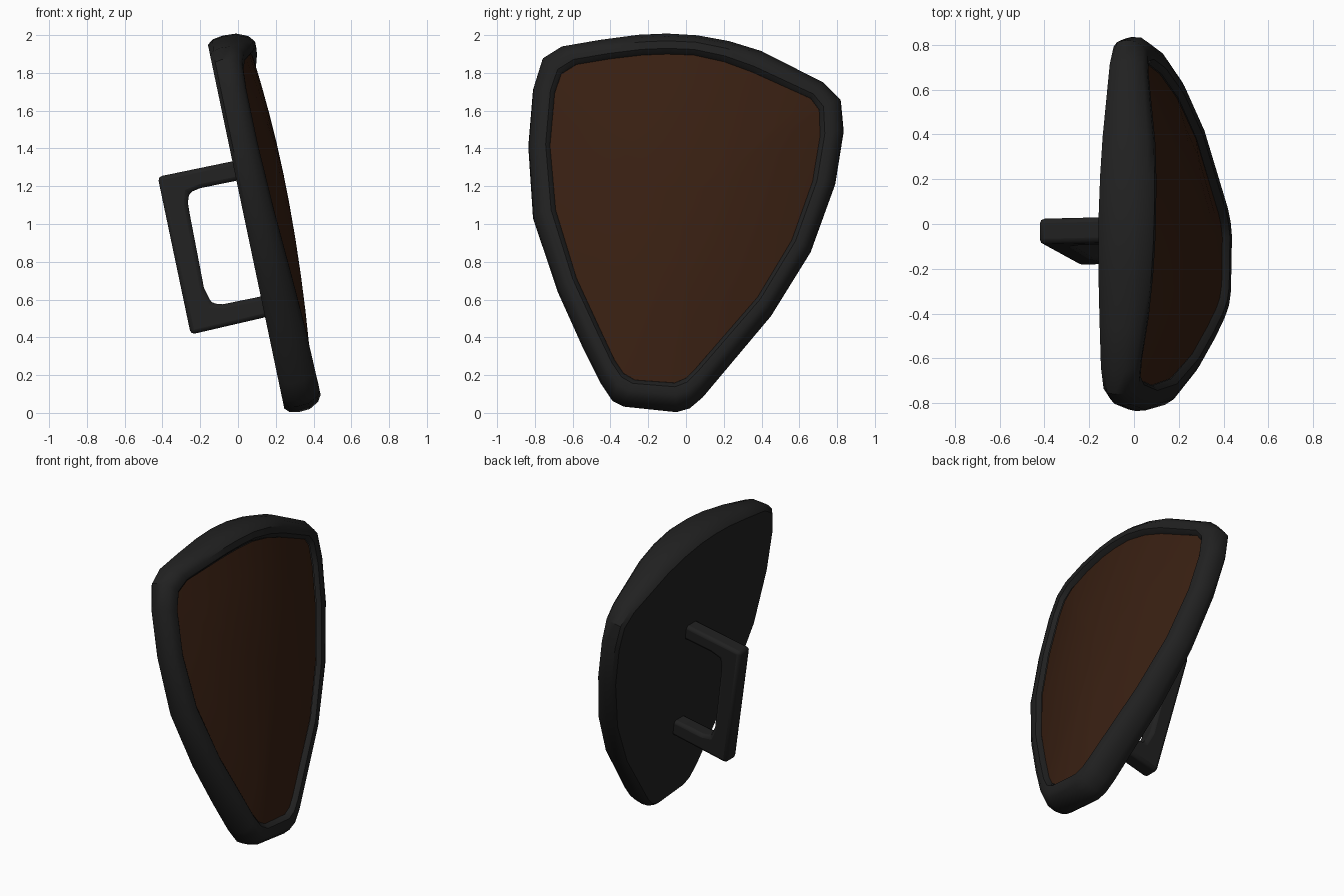
import bpy, bmesh, math
from mathutils import Vector

if "Cube" in bpy.data.objects:
    bpy.data.objects.remove(bpy.data.objects["Cube"])

TILT = math.atan(0.21)              # the shield leans back
CA, SA = math.cos(TILT), math.sin(TILT)

# outer edge (y, z) and matching panel edge (y, z), as seen from the face
OUTLINE = [
    (-.76, 1.88, -.66, 1.80), (-.66, 1.94, -.58, 1.85), (-.46, 1.97, -.40, 1.88),
    (-.25, 1.995, -.23, 1.90), (-.10, 2.0, -.10, 1.905), (.06, 1.99, .04, 1.90),
    (.23, 1.96, .20, 1.865), (.40, 1.91, .35, 1.81), (.73, 1.75, .66, 1.67),
    (.82, 1.66, .705, 1.61), (.835, 1.5, .71, 1.47), (.79, 1.22, .67, 1.23),
    (.66, .86, .56, .92), (.45, .52, .38, .62), (.09, .09, .05, .24),
    (.02, .03, 0, .19), (-.05, .01, -.06, .165), (-.33, .04, -.27, .18),
    (-.39, .07, -.33, .215), (-.45, .16, -.38, .29), (-.55, .36, -.46, .46),
    (-.68, .65, -.58, .72), (-.81, 1.04, -.69, 1.08), (-.835, 1.42, -.72, 1.42),
    (-.81, 1.72, -.695, 1.70)]


def axis_y(z):
    return -.18 + .115 * z          # the rolled centre line


def thickness(y, z):
    u = (y - axis_y(z)) / .82
    return .12 + (.08 + .025 * z) * (1 - min(u * u, 1))


def place(y, s, d):
    """y across, s up the plate, d out from the flat back."""
    return Vector((.25 + d * CA - s * SA, y, d * SA + s * CA))


def material(name, rgb):
    m = bpy.data.materials.new(name)
    m.diffuse_color = (*rgb, 1)
    m.use_nodes = True
    m.node_tree.nodes["Principled BSDF"].inputs["Base Color"].default_value = m.diffuse_color
    return m


def finish(name, bm, mat, angle):
    bmesh.ops.recalc_face_normals(bm, faces=bm.faces)
    me = bpy.data.meshes.new(name)
    bm.to_mesh(me)
    bm.free()
    ob = bpy.data.objects.new(name, me)
    bpy.context.collection.objects.link(ob)
    me.materials.append(mat)
    bpy.ops.object.select_all(action='DESELECT')
    ob.select_set(True)
    bpy.context.view_layer.objects.active = ob
    bpy.ops.object.shade_smooth_by_angle(angle=math.radians(angle))
    return ob


def bridge(bm, a, b):
    n = len(a)
    for i in range(n):
        j = (i + 1) % n
        bm.faces.new((a[i], a[j], b[j], b[i]))


black = material("black", (.015, .015, .015))
brown = material("brown", (.04, .014, .006))

# both outlines moved into plate coordinates
edges = []
for yo, zo, yi, zi in OUTLINE:
    edges.append(((yo, (zo - .1 * SA) / CA),
                  (yi, (zi - thickness(yi, zi) * SA) / CA), thickness(yi, zi)))

# rounded rim with flat back: (inset, share of thickness)
PROFILE = [(.25, 0), (.07, .12), (0, .35), (.03, .65), (.24, .9), (.48, 1),
           (.8, 1), (.92, .93), (1, .85)]
bm = bmesh.new()
rings = []
for t, f in PROFILE:
    rings.append([bm.verts.new(place(o[0] + (i[0] - o[0]) * t,
                                     o[1] + (i[1] - o[1]) * t, th * f))
                  for o, i, th in edges])
for a, b in zip(rings, rings[1:]):
    bridge(bm, a, b)
bm.faces.new(rings[0])
finish("rim_and_back", bm, black, 35)

# domed panel made of shrinking rings
bm = bmesh.new()
cy, cs = -.03, 1.08
rings = []
for k in (1, .8, .6, .4, .2):
    ring = []
    for o, i, th in edges:
        y, s = cy + (i[0] - cy) * k, cs + (i[1] - cs) * k
        d = thickness(y, s) - .028 + .05 * (1 - k * k)
        ring.append(bm.verts.new(place(y, s, d)))
    rings.append(ring)
for a, b in zip(rings, rings[1:]):
    bridge(bm, a, b)
tip = bm.verts.new(place(cy, cs, thickness(cy, cs) + .022))
last = rings[-1]
for i in range(len(last)):
    bm.faces.new((last[i], last[(i + 1) % len(last)], tip))
finish("front_panel", bm, brown, 30)

# handle: side profile (x, z) given width along the rolled centre line
HANDLE = [(.01, 1.34), (-.425, 1.25), (-.25, .415), (.16, .51), (.14, .62),
          (-.08, .575), (-.14, .58), (-.18, .66), (-.255, 1.05), (-.265, 1.11),
          (-.26, 1.165), (-.2, 1.19), (.02, 1.235)]
bm = bmesh.new()
sides = [[bm.verts.new((x, axis_y(z) + .005 + w, z)) for x, z in HANDLE]
         for w in (-.057, .057)]
bridge(bm, *sides)
for side in sides:
    bm.faces.new(side)
handle = finish("handle", bm, black, 35)
bev = handle.modifiers.new("soft_edges", 'BEVEL')
bev.width = .022
bev.segments = 2
bev.limit_method = 'ANGLE'
bev.angle_limit = math.radians(50)
